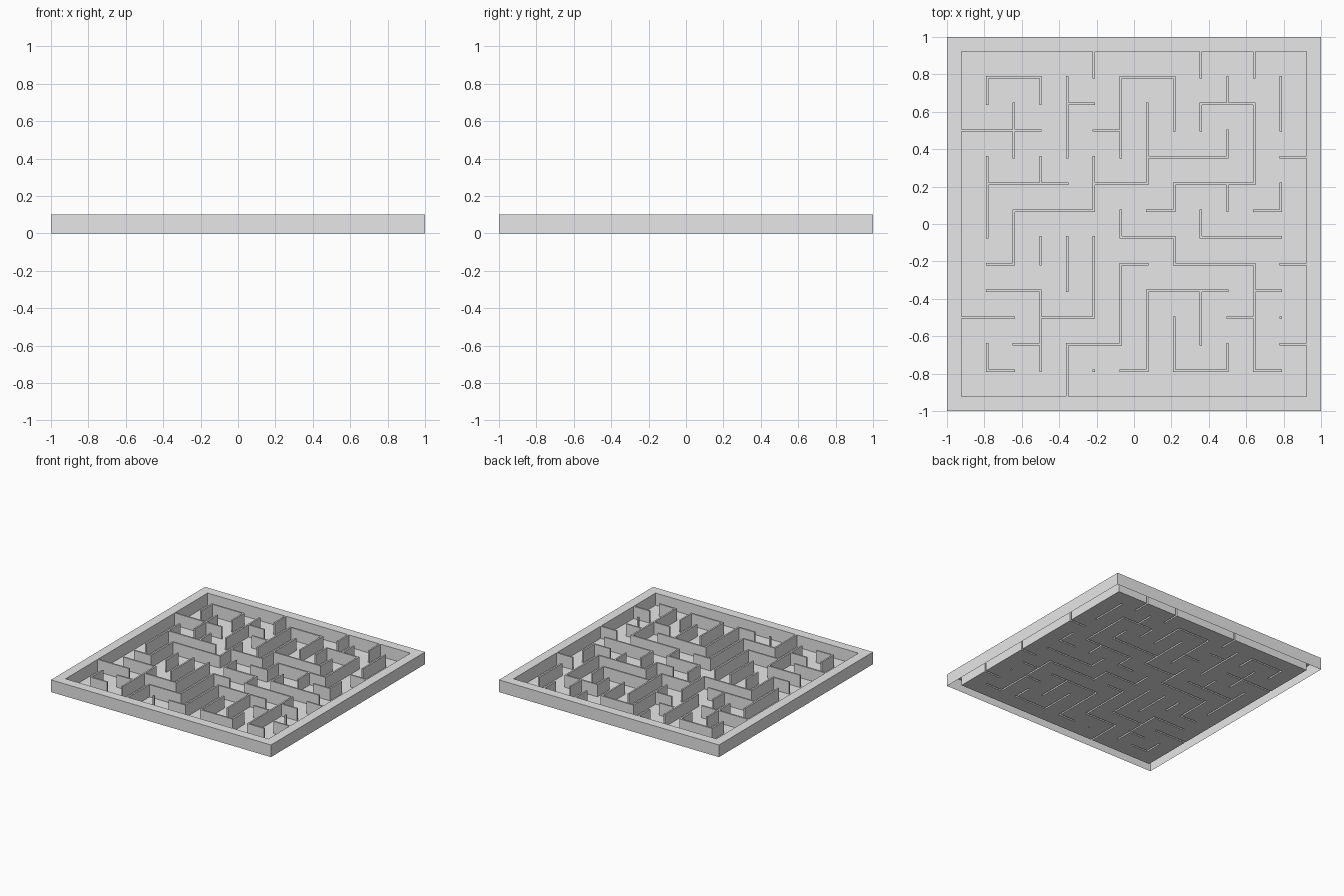
import bpy, bmesh

if "Cube" in bpy.data.objects:
    bpy.data.objects.remove(bpy.data.objects["Cube"])

N, H, T = 14, 0.1, 0.0065          # wall lines per axis, wall height, half wall thickness


def pos(i):
    return (i - 6.5) / 7


# wall runs along x, keyed by grid row (start-end columns; a single number is a lone post)
ROWS = {12: "1-3 6-8", 11: "4-5 9-11", 10: "0-3 5-6", 9: "7-10 12-13",
        8: "1-4 5-7 8-11", 7: "2-5 7-8 11-12", 6: "6-8 9-12",
        5: "1-2 6-7 8-11 12-13", 4: "1-3 7-10 11-12", 3: "0-2 3-5 10-11 12",
        2: "2-3 4-6 12-13", 1: "1-2 5 6-7 8-10 11-12"}
# wall runs along y, keyed by grid column
COLS = {1: "1-2 6-9 11-12", 2: "5-7 9-11", 3: "1-4 5-6 8-9 11-12",
        4: "0-2 4-6 9-12", 5: "3-6 7-9 12-13", 6: "2-5 6-7 9-12",
        7: "1-4 8-11", 8: "1-3 5-6 7-8 10-12", 9: "2-4 6-7 10-11 12-13",
        10: "1-2 7-8 9-10 11-12", 11: "1-5 8-11 12-13", 12: "7-8 10-12"}

# grid lines: outer edge, then both sides of each wall line
lines = [-1.0]
for i in range(N):
    if i > 0:
        lines.append(pos(i) - T)
    if i < N - 1:
        lines.append(pos(i) + T)
lines.append(1.0)
M = len(lines) - 1                 # strip 2*i is wall line i, odd strips are corridors

# classify every grid cell
kind = {(a, b): "frame" if a in (0, M - 1) or b in (0, M - 1) else "floor"
        for a in range(M) for b in range(M)}


def mark(table, swap):
    for line, runs in table.items():
        for run in runs.split():
            ends = [int(v) for v in run.split("-")]
            for s in range(2 * ends[0], 2 * ends[-1] + 1):
                cell = (2 * line, s) if swap else (s, 2 * line)
                if kind[cell] == "floor":
                    kind[cell] = "walls"


mark(ROWS, False)
mark(COLS, True)

# one continuous shell: floor, wall tops and upright sides, open underneath
quads = {"floor": [], "walls": [], "frame": []}
for (a, b), k in kind.items():
    x0, x1, y0, y1 = lines[a], lines[a + 1], lines[b], lines[b + 1]
    z = 0 if k == "floor" else H
    quads[k].append([(x0, y0, z), (x1, y0, z), (x1, y1, z), (x0, y1, z)])
    if k == "floor":
        continue
    for da, db, p, q in ((0, -1, (x0, y0), (x1, y0)), (1, 0, (x1, y0), (x1, y1)),
                         (0, 1, (x1, y1), (x0, y1)), (-1, 0, (x0, y1), (x0, y0))):
        if kind.get((a + da, b + db), "floor") == "floor":
            quads[k].append([(*p, 0), (*q, 0), (*q, H), (*p, H)])

grey = bpy.data.materials.new("light grey")
grey.diffuse_color = (0.8, 0.8, 0.8, 1)
grey.use_nodes = True
grey.node_tree.nodes["Principled BSDF"].inputs["Base Color"].default_value = grey.diffuse_color

for part, name in (("floor", "maze_floor"), ("walls", "maze_walls"), ("frame", "outer_frame")):
    bm = bmesh.new()
    for quad in quads[part]:
        bm.faces.new([bm.verts.new(v) for v in quad])
    bmesh.ops.remove_doubles(bm, verts=bm.verts, dist=1e-5)
    mesh = bpy.data.meshes.new(name)
    bm.to_mesh(mesh)
    bm.free()
    mesh.materials.append(grey)
    bpy.context.collection.objects.link(bpy.data.objects.new(name, mesh))
